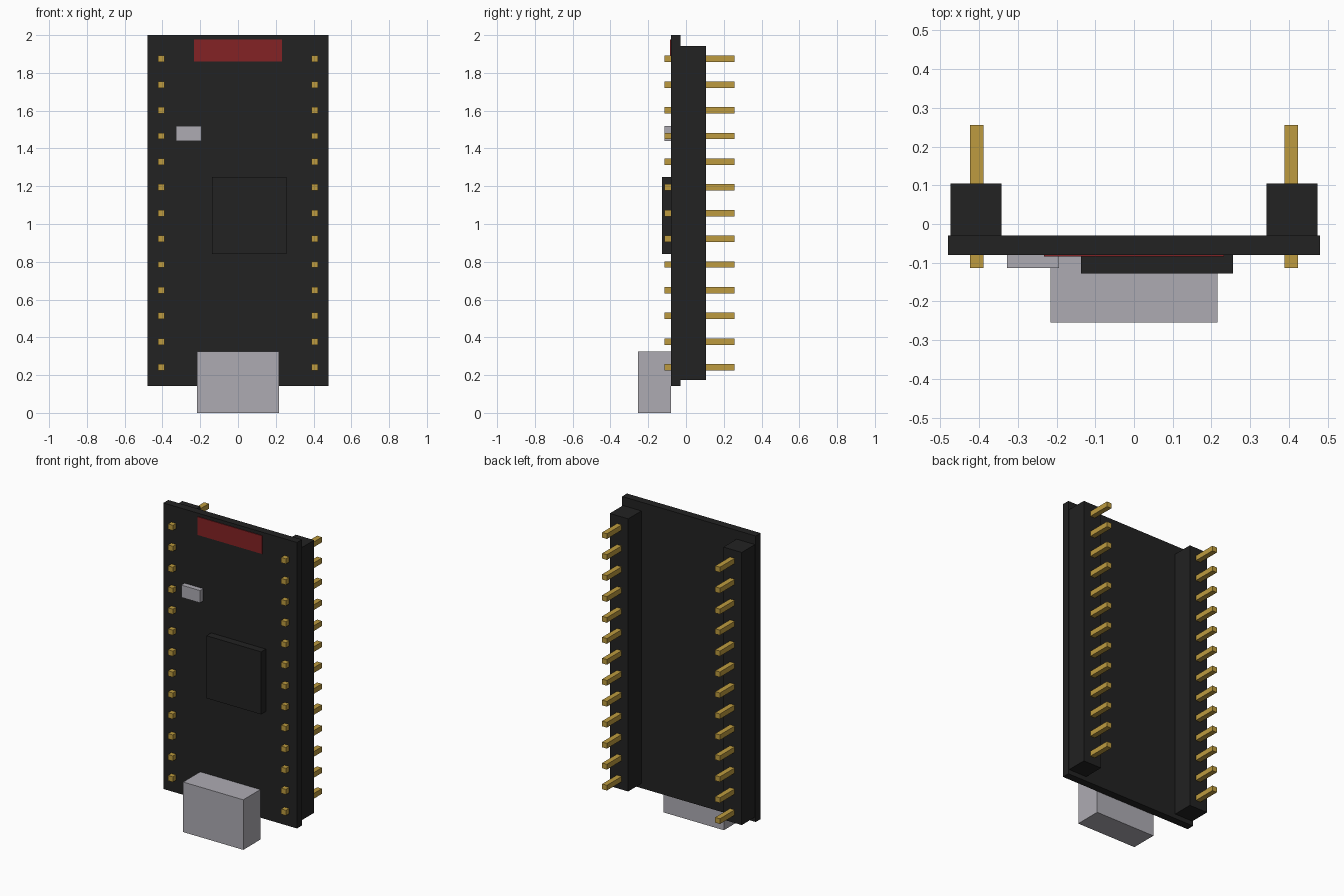
import bpy
import bmesh
from mathutils import Vector

cube = bpy.data.objects.get("Cube")
if cube:
    bpy.data.objects.remove(cube, do_unlink=True)


def material(name, rgb):
    mat = bpy.data.materials.new(name)
    mat.use_nodes = True
    color = (*rgb, 1.0)
    mat.diffuse_color = color
    mat.node_tree.nodes["Principled BSDF"].inputs["Base Color"].default_value = color
    return mat


black = material("board black", (0.016, 0.016, 0.016))
silver = material("silver metal", (0.42, 0.41, 0.45))
red = material("dark red", (0.23, 0.016, 0.018))
gold = material("pin gold", (0.51, 0.33, 0.05))


def add_box(bm, low, high):
    """Add a box between two opposite corners."""
    low, high = Vector(low), Vector(high)
    verts = bmesh.ops.create_cube(bm, size=1)["verts"]
    bmesh.ops.scale(bm, vec=high - low, verts=verts)
    bmesh.ops.translate(bm, vec=(low + high) / 2, verts=verts)


def part(name, mat, boxes):
    bm = bmesh.new()
    for low, high in boxes:
        add_box(bm, low, high)
    mesh = bpy.data.meshes.new(name)
    bm.to_mesh(mesh)
    bm.free()
    mesh.materials.append(mat)
    obj = bpy.data.objects.new(name, mesh)
    bpy.context.scene.collection.objects.link(obj)
    return obj


# Circuit board and the parts mounted on its front
FRONT, BACK = -0.08, -0.03
part("circuit_board", black, [((-0.48, FRONT, 0.143), (0.48, BACK, 2.0))])
part("main_chip", black, [((-0.137, -0.128, 0.842), (0.256, FRONT, 1.248))])
part("usb_socket", silver, [((-0.216, -0.254, 0), (0.216, FRONT, 0.325))])
part("small_component", silver, [((-0.328, -0.113, 1.44), (-0.194, FRONT, 1.52))])
part("red_marking", red, [((-0.233, -0.084, 1.86), (0.233, FRONT, 1.978))])

# Header strips with thirteen square pins each
PIN_COUNT, PIN_PITCH, FIRST_PIN, HALF = 13, 0.1361, 0.241, 0.017
for side, label in ((1, "left"), (-1, "right")):
    x = side * 0.408
    part(label + "_header", black,
         [((x - 0.066, BACK, 0.173), (x + 0.066, 0.105, 1.943))])
    x = side * 0.406
    heights = [FIRST_PIN + i * PIN_PITCH for i in range(PIN_COUNT)]
    part(label + "_pins", gold,
         [((x - HALF, -0.113, z - HALF), (x + HALF, 0.256, z + HALF))
          for z in heights])
